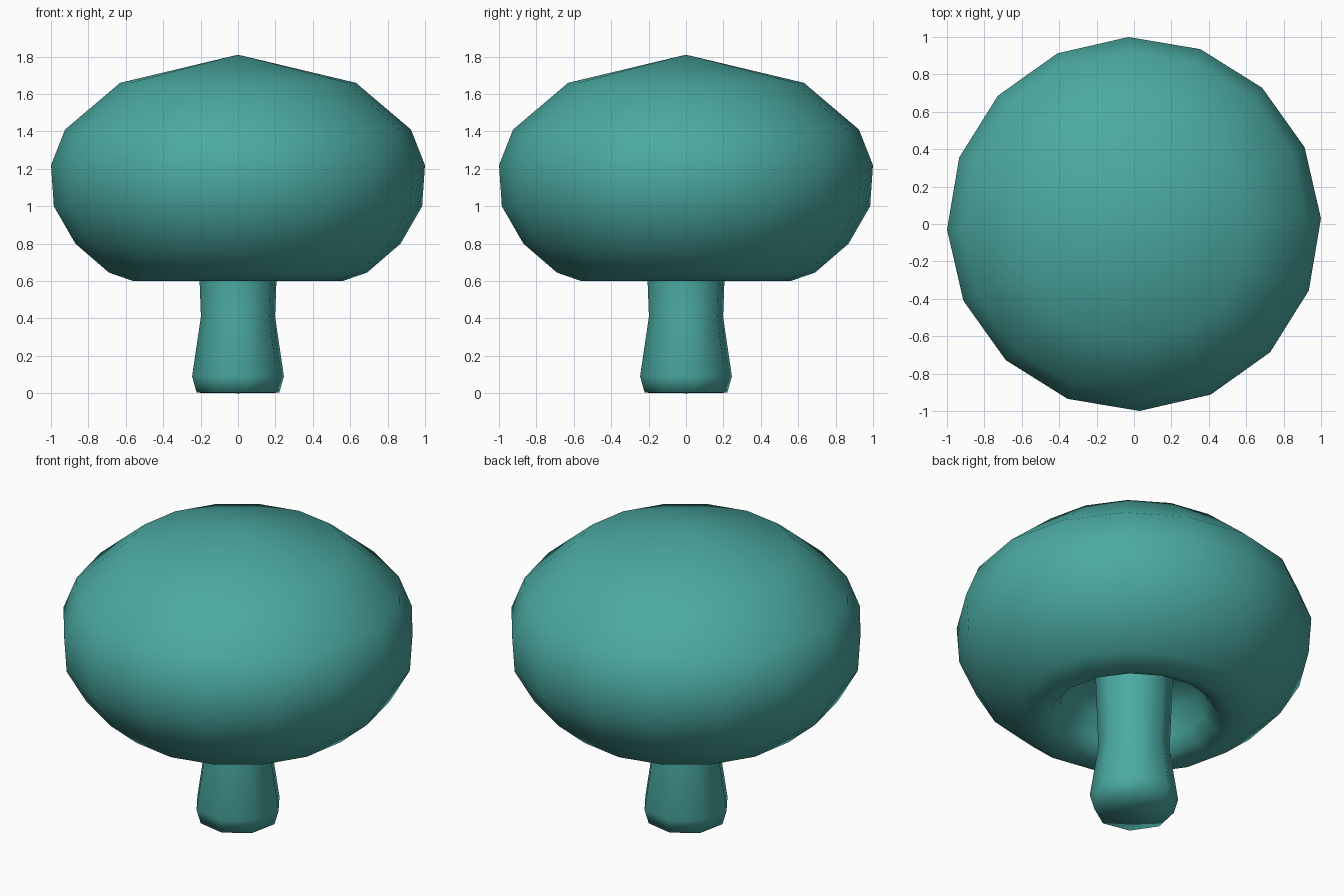
import bpy, bmesh, math

if "Cube" in bpy.data.objects:
    bpy.data.objects.remove(bpy.data.objects["Cube"])

teal = bpy.data.materials.new("teal")
teal.diffuse_color = (0.07, 0.40, 0.36, 1)
teal.use_nodes = True
teal.node_tree.nodes["Principled BSDF"].inputs["Base Color"].default_value = teal.diffuse_color


def lathe(name, profile, sides, turn):
    """Revolve (radius, z) points around z; radius 0 makes a pole."""
    bm = bmesh.new()
    rings = []
    for r, z in profile:
        if r == 0:
            rings.append([bm.verts.new((0, 0, z))] * sides)
        else:
            angles = [math.radians(turn) + math.tau * i / sides for i in range(sides)]
            rings.append([bm.verts.new((r * math.cos(a), r * math.sin(a), z)) for a in angles])
    for lo, hi in zip(rings, rings[1:]):
        for i in range(sides):
            j = (i + 1) % sides
            bm.faces.new(dict.fromkeys((lo[i], lo[j], hi[j], hi[i])))
    bmesh.ops.recalc_face_normals(bm, faces=bm.faces)
    for f in bm.faces:
        f.smooth = True
    mesh = bpy.data.meshes.new(name)
    bm.to_mesh(mesh)
    bm.free()
    mesh.materials.append(teal)
    obj = bpy.data.objects.new(name, mesh)
    bpy.context.collection.objects.link(obj)
    return obj


# Cap: hollow underside, rolled rim, domed top
lathe("mushroom_cap", [(0, 0.92), (0.22, 0.90), (0.37, 0.83), (0.42, 0.70), (0.47, 0.625),
                       (0.56, 0.60), (0.69, 0.645), (0.87, 0.80), (0.985, 1.0), (1.0, 1.22),
                       (0.925, 1.41), (0.63, 1.66), (0, 1.81)], 16, 1.7)

# Stem: flared foot, slim waist, running up into the hollow
lathe("mushroom_stem", [(0, 0), (0.225, 0.003), (0.25, 0.09), (0.202, 0.41),
                        (0.21, 0.62), (0.22, 0.92)], 8, 11)
